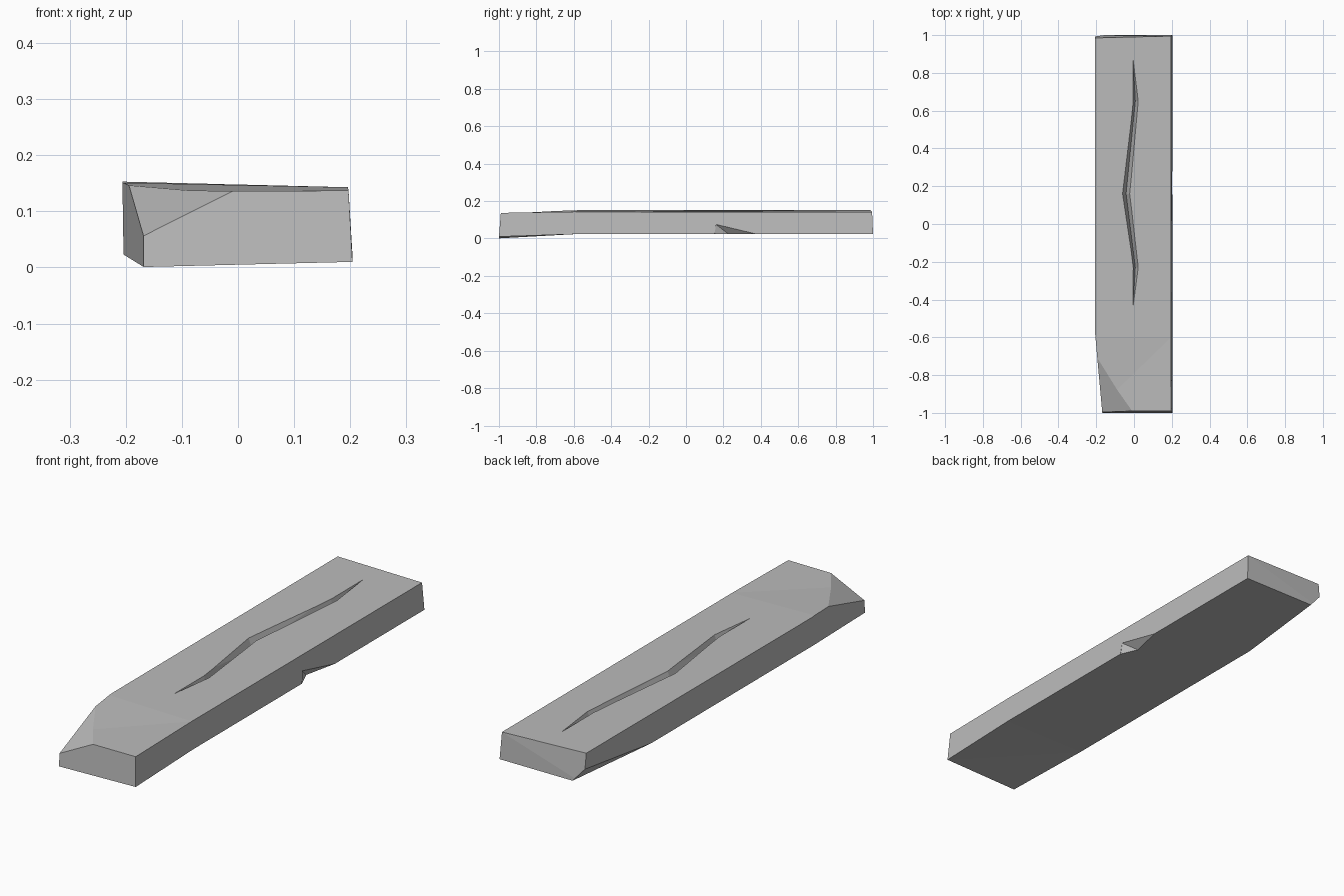
import bpy
import bmesh
from mathutils import Vector

old = bpy.data.objects.get("Cube")
if old:
    bpy.data.objects.remove(old, do_unlink=True)

stone = bpy.data.materials.new("stone_grey")
stone.use_nodes = True
GREY = (0.5, 0.5, 0.5, 1)
stone.diffuse_color = GREY
stone.node_tree.nodes["Principled BSDF"].inputs["Base Color"].default_value = GREY


def make_object(name, bm):
    bmesh.ops.recalc_face_normals(bm, faces=bm.faces)
    mesh = bpy.data.meshes.new(name)
    bm.to_mesh(mesh)
    bm.free()
    mesh.materials.append(stone)
    obj = bpy.data.objects.new(name, mesh)
    bpy.context.collection.objects.link(obj)
    return obj


def loft(rings):
    """Skin a row of equal-length cross-sections and cap both ends."""
    bm = bmesh.new()
    rows = [[bm.verts.new(p) for p in ring] for ring in rings]
    n = len(rows[0])
    for a, b in zip(rows, rows[1:]):
        for i in range(n):
            j = (i + 1) % n
            bm.faces.new((a[i], a[j], b[j], b[i]))
    bm.faces.new(rows[0])
    bm.faces.new(rows[-1])
    return bm


def slice_off(bm, a, b, c, keep=Vector((0, 0, 0.08))):
    """Cut away the side of plane abc that does not hold the middle of the slab."""
    a, b, c = map(Vector, (a, b, c))
    normal = (b - a).cross(c - a)
    if normal.dot(keep - a) > 0:
        normal = -normal
    geom = bm.verts[:] + bm.edges[:] + bm.faces[:]
    cut = bmesh.ops.bisect_plane(bm, geom=geom, plane_co=a, plane_no=normal,
                                 clear_outer=True, dist=1e-5)
    edges = [e for e in cut["geom_cut"] if isinstance(e, bmesh.types.BMEdge)]
    bmesh.ops.holes_fill(bm, edges=edges, sides=0)


def carve(target, cutter):
    mod = target.modifiers.new(cutter.name, 'BOOLEAN')
    mod.operation = 'DIFFERENCE'
    mod.solver = 'EXACT'
    mod.object = cutter
    cutter.hide_render = True
    cutter.hide_viewport = True
    cutter.display_type = 'WIRE'


# Slab: bottom left, bottom right, top right, top left at each station
bm = loft([
    [(-0.204, -1, 0.0), (0.204, -1, 0.01), (0.197, -0.99, 0.137), (-0.206, -0.99, 0.135)],
    [(-0.204, -0.6, 0.023), (0.204, -0.6, 0.023), (0.196, -0.6, 0.143), (-0.206, -0.6, 0.151)],
    [(-0.204, 1, 0.023), (0.204, 1, 0.023), (0.196, 0.995, 0.142), (-0.206, 0.985, 0.153)],
])
bmesh.ops.triangulate(bm, faces=bm.faces[:])
# Broken corners: front side, front top, back underside
slice_off(bm, (-0.168, -1, 0), (-0.168, -1, 0.06), (-0.205, -0.59, 0.1))
slice_off(bm, (-0.168, -1, 0.055), (-0.012, -0.99, 0.135), (-0.195, -0.7, 0.149))
slice_off(bm, (-0.15, 1, 0.023), (-0.205, 0.99, 0.085), (-0.204, 0.53, 0.023))
bmesh.ops.dissolve_limit(bm, angle_limit=0.005, verts=bm.verts[:], edges=bm.edges[:])
slab = make_object("stone_slab", bm)

# Crack: a tapering V-shaped zigzag groove (y, left, floor, right, depth)
SURFACE, LIFT = 0.148, 0.012
rings = []
for y, left, floor, right, depth in [
    (-0.44, -0.006, -0.005, -0.004, 0.0),
    (-0.23, -0.007, 0.007, 0.027, 0.045),
    (0.16, -0.065, -0.042, -0.018, 0.045),
    (0.65, -0.007, 0.007, 0.027, 0.045),
    (0.875, -0.006, -0.005, -0.004, 0.0),
]:
    top = SURFACE + LIFT
    rings.append([(left, y, top), (floor, y, SURFACE - depth), (right, y, top)])
bm = loft(rings)
bmesh.ops.triangulate(bm, faces=bm.faces[:])
carve(slab, make_object("crack_cutter", bm))

# Chip: a small wedge missing from the lower side edge
bm = bmesh.new()
for p in [(0.2, 0.16, 0.075), (0.204, 0.38, 0.023), (0.17, 0.23, 0.022),
          (0.204, 0.15, 0.0), (0.26, 0.16, 0.1), (0.26, 0.38, 0.0)]:
    bm.verts.new(p)
bmesh.ops.convex_hull(bm, input=bm.verts[:])
carve(slab, make_object("chip_cutter", bm))
